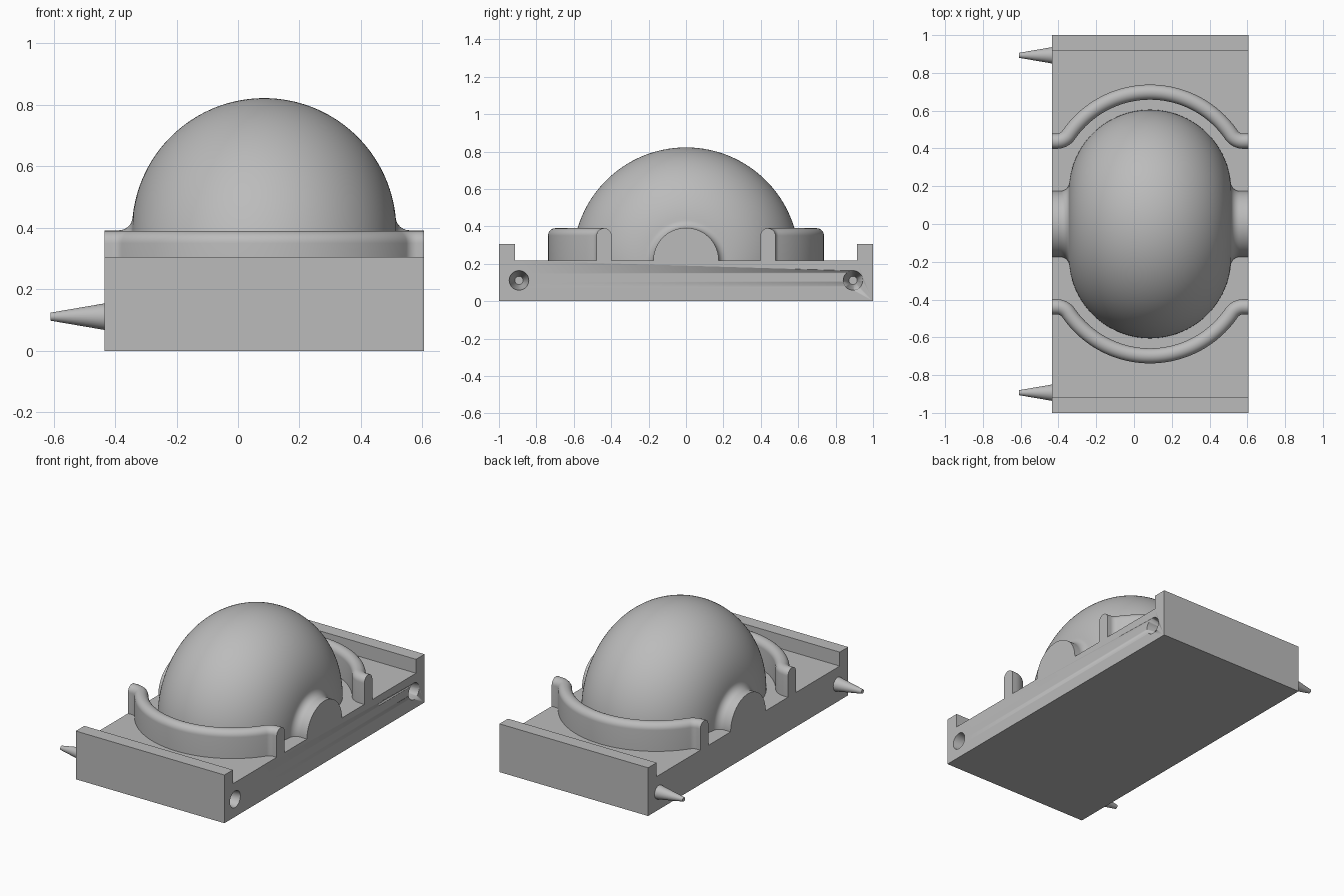
import bpy, bmesh, math
from mathutils import Vector

if "Cube" in bpy.data.objects:
    bpy.data.objects.remove(bpy.data.objects["Cube"])

X0, X1 = -0.435, 0.605          # plate ends
XC = (X0 + X1) / 2              # dome centre
TOP = 0.217                     # plate surface
PIN_Y, PIN_Z = 0.893, 0.111

grey = bpy.data.materials.new("plain grey")
grey.diffuse_color = (0.5, 0.5, 0.5, 1)
grey.use_nodes = True
grey.node_tree.nodes["Principled BSDF"].inputs["Base Color"].default_value = grey.diffuse_color


def finish(name, bm, smooth=True):
    bmesh.ops.recalc_face_normals(bm, faces=bm.faces)
    me = bpy.data.meshes.new(name)
    bm.to_mesh(me)
    bm.free()
    me.materials.append(grey)
    ob = bpy.data.objects.new(name, me)
    bpy.context.collection.objects.link(ob)
    if smooth:
        bpy.ops.object.select_all(action='DESELECT')
        ob.select_set(True)
        bpy.context.view_layer.objects.active = ob
        bpy.ops.object.shade_smooth_by_angle(angle=math.radians(35))
    return ob


def loft(name, rings, closed=False):
    """Skin a list of point rings; flat caps close both ends."""
    bm = bmesh.new()
    vs = [[bm.verts.new(p) for p in ring] for ring in rings]
    n = len(vs[0])
    for a, b in zip(vs, vs[1:]):
        for i in range(n if closed else n - 1):
            j = (i + 1) % n
            bm.faces.new((a[i], a[j], b[j], b[i]))
    bm.faces.new(vs[0])
    bm.faces.new(vs[-1])
    return finish(name, bm)


def arc(cx, cy, r, a0, a1, n):
    return [(cx + r * math.cos(a0 + (a1 - a0) * i / n),
             cy + r * math.sin(a0 + (a1 - a0) * i / n)) for i in range(n + 1)]


def blended_arch(cy, r, level, f, n_arc, n_fillet):
    """Line at 'level', fillet of radius f, arc of radius r, fillet, line."""
    h = level + f
    dx = math.sqrt((r + f) ** 2 - (h - cy) ** 2)
    a = math.atan2(h - cy, dx)
    left = [(X0, level)] + arc(XC - dx, h, f, -math.pi / 2, -a, n_fillet)
    mid = arc(XC, cy, r, math.pi - a, a, n_arc)[1:-1]
    right = [(2 * XC - x, y) for x, y in reversed(left)]
    return left + mid + right


def cone(name, x0, r0, x1, r1, y):
    rings = [[(x, y + r * math.cos(t * math.tau / 32), PIN_Z + r * math.sin(t * math.tau / 32))
              for t in range(32)] for x, r in ((x0, r0), (x1, r1))]
    return loft(name, rings, closed=True)


# Base plate with a raised lip along the front and back edges
section = [(-1, 0), (1, 0), (1, 0.305), (0.915, 0.305), (0.915, TOP),
           (-0.915, TOP), (-0.915, 0.305), (-1, 0.305)]
base = loft("base_plate", [[(x, y, z) for y, z in section] for x in (X0, X1)], closed=True)

# Tapered pins on the left, matching sockets cut into the right
for s, side in ((-1, "front"), (1, "back")):
    cone(side + "_pin", X0, 0.043, -0.61, 0.013, s * PIN_Y)
    cutter = cone(side + "_socket_cutter", X1 + 0.01, 0.054, X1 - 0.185, 0.022, s * PIN_Y)
    mod = base.modifiers.new(side + "_socket", 'BOOLEAN')
    mod.operation = 'DIFFERENCE'
    mod.solver = 'EXACT'
    mod.object = cutter
    bpy.context.view_layer.objects.active = base
    bpy.ops.object.modifier_apply(modifier=mod.name)
    bpy.data.objects.remove(cutter)

# Dome with round necks: an arched profile turned half way about the x axis
SEG = 96
profile = blended_arch(0.0, 0.43, 0.0, 0.045, 96, 10)
loft("dome", [[(x, (0.175 + d) * math.cos(math.pi * i / SEG),
                TOP + (0.175 + d) * math.sin(math.pi * i / SEG)) for i in range(SEG + 1)]
              for x, d in profile])

# Curved walls with rounded tops, one on each side of the dome
W, H = 0.04, 0.39
wall_section = [(W, TOP)] + arc(0, H - W, W, 0, math.pi, 16) + [(-W, TOP)]
path = [Vector(p) for p in blended_arch(0.175, 0.523, 0.438, 0.08, 64, 12)]
for s, side in ((-1, "front"), (1, "back")):
    rings = []
    for i, p in enumerate(path):
        t = path[min(i + 1, len(path) - 1)] - path[max(i - 1, 0)]
        if i in (0, len(path) - 1):
            t = Vector((1, 0))
        t.normalize()
        rings.append([(p.x - t.y * o, s * (p.y + t.x * o), z) for o, z in wall_section])
    loft(side + "_curved_wall", rings)
